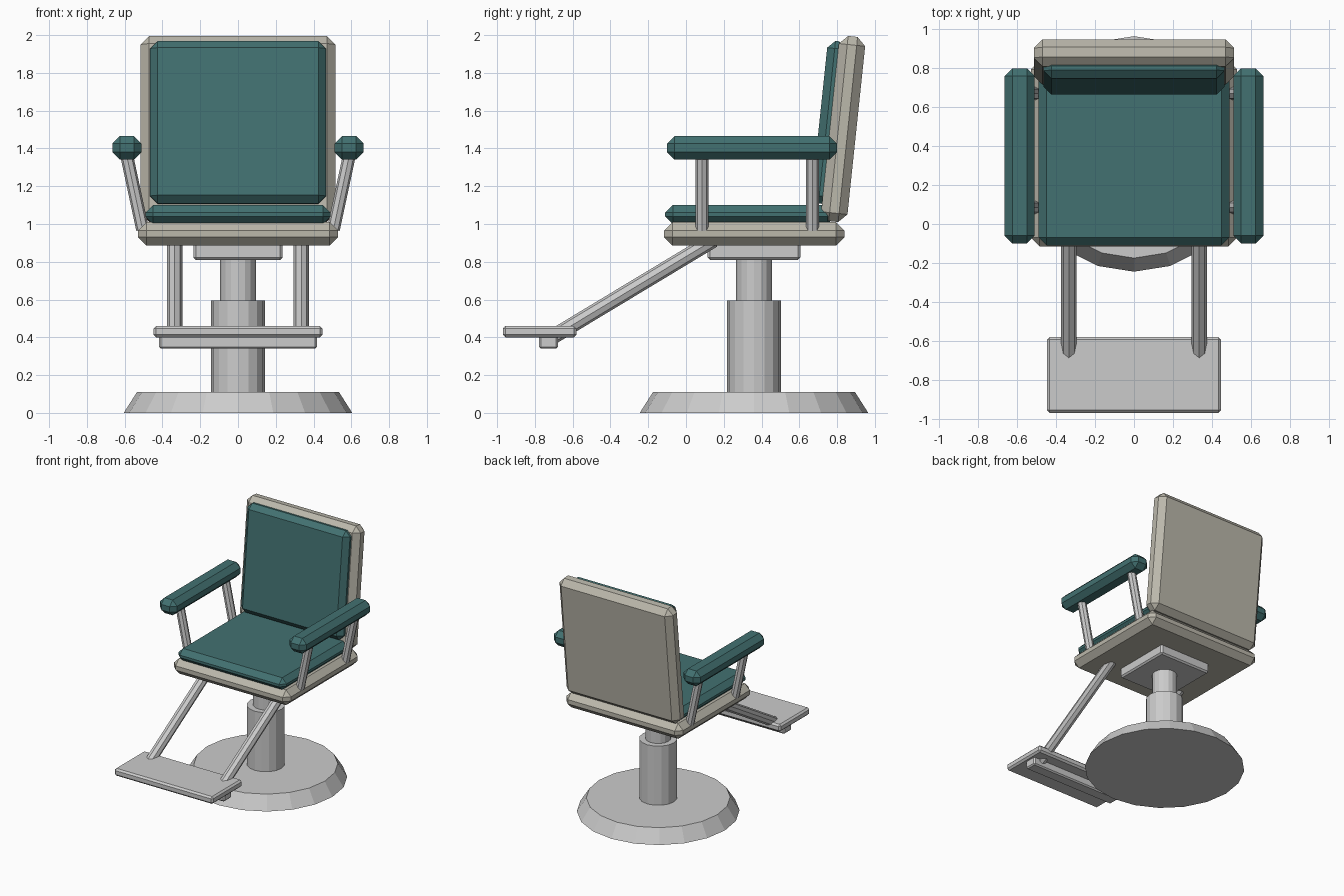
import bpy, bmesh
from mathutils import Vector, Matrix
from math import radians

if "Cube" in bpy.data.objects:
    bpy.data.objects.remove(bpy.data.objects["Cube"])


def material(name, rgb):
    m = bpy.data.materials.new(name)
    m.diffuse_color = (*rgb, 1)
    m.use_nodes = True
    m.node_tree.nodes["Principled BSDF"].inputs["Base Color"].default_value = m.diffuse_color
    return m


teal = material("teal_vinyl", (0.055, 0.165, 0.165))
cream = material("cream_shell", (0.50, 0.48, 0.41))


def add(name, bm, mat=None):
    me = bpy.data.meshes.new(name)
    bm.to_mesh(me)
    bm.free()
    ob = bpy.data.objects.new(name, me)
    bpy.context.collection.objects.link(ob)
    if mat:
        me.materials.append(mat)
    return ob


def box(name, size, centre, bevel, mat=None, tilt=0):
    """Chamfered block, optionally tilted about x."""
    bm = bmesh.new()
    bmesh.ops.create_cube(bm, size=1, matrix=Matrix.Diagonal((*size, 1)))
    bmesh.ops.bevel(bm, geom=bm.edges[:], offset=bevel, segments=1,
                    affect='EDGES', profile=0.5)
    ob = add(name, bm, mat)
    ob.location = centre
    ob.rotation_euler.x = radians(tilt)
    return ob


def rod(name, a, b, r1, r2, sides):
    """Faceted cylinder or cone from point a to point b."""
    a, b = Vector(a), Vector(b)
    bm = bmesh.new()
    bmesh.ops.create_cone(bm, cap_ends=True, segments=sides,
                          radius1=r1, radius2=r2, depth=(b - a).length)
    ob = add(name, bm)
    ob.matrix_world = (Matrix.Translation((a + b) / 2)
                       @ Vector((0, 0, 1)).rotation_difference(b - a).to_matrix().to_4x4())
    return ob


# Pedestal: floor disc, hydraulic column, piston, mounting plate
CY = 0.36
rod("base_disc", (0, CY, 0), (0, CY, 0.11), 0.605, 0.535, 20)
rod("column", (0, CY, 0.10), (0, CY, 0.595), 0.142, 0.142, 16)
rod("piston", (0, CY, 0.58), (0, CY, 0.83), 0.095, 0.095, 16)
box("mounting_plate", (0.47, 0.49, 0.10), (0, CY, 0.86), 0.012)

# Seat
box("seat_shell", (1.06, 0.955, 0.125), (0, 0.362, 0.9475), 0.045, cream)
box("seat_cushion", (0.98, 0.90, 0.10), (0, 0.34, 1.05), 0.04, teal)

# Reclined backrest; the cushion is offset along the tilted frame
TILT = -6
back = Vector((0, 0.832, 1.503))
turn = Matrix.Rotation(radians(TILT), 3, 'X')
box("back_shell", (1.03, 0.14, 0.985), back, 0.045, cream, TILT)
box("back_cushion", (0.93, 0.10, 0.865), back + turn @ Vector((0, -0.079, 0.027)),
    0.04, teal, TILT)

# Mirrored armrests, arm posts and footrest arms
for side, s in (("left", -1), ("right", 1)):
    box("armrest_" + side, (0.155, 0.90, 0.125), (s * 0.588, 0.35, 1.403), 0.04, teal)
    for place, y in (("front", 0.085), ("rear", 0.67)):
        rod(f"arm_post_{place}_{side}", (s * 0.505, y, 0.97), (s * 0.595, y, 1.39),
            0.034, 0.034, 8)
    rod("footrest_arm_" + side, (s * 0.335, -0.70, 0.406), (s * 0.335, 0.145, 0.915),
        0.04, 0.04, 8)

# Footrest
box("footrest_plate", (0.895, 0.39, 0.06), (0, -0.775, 0.43), 0.014)
box("footrest_bar", (0.835, 0.10, 0.08), (0, -0.727, 0.38), 0.01)
